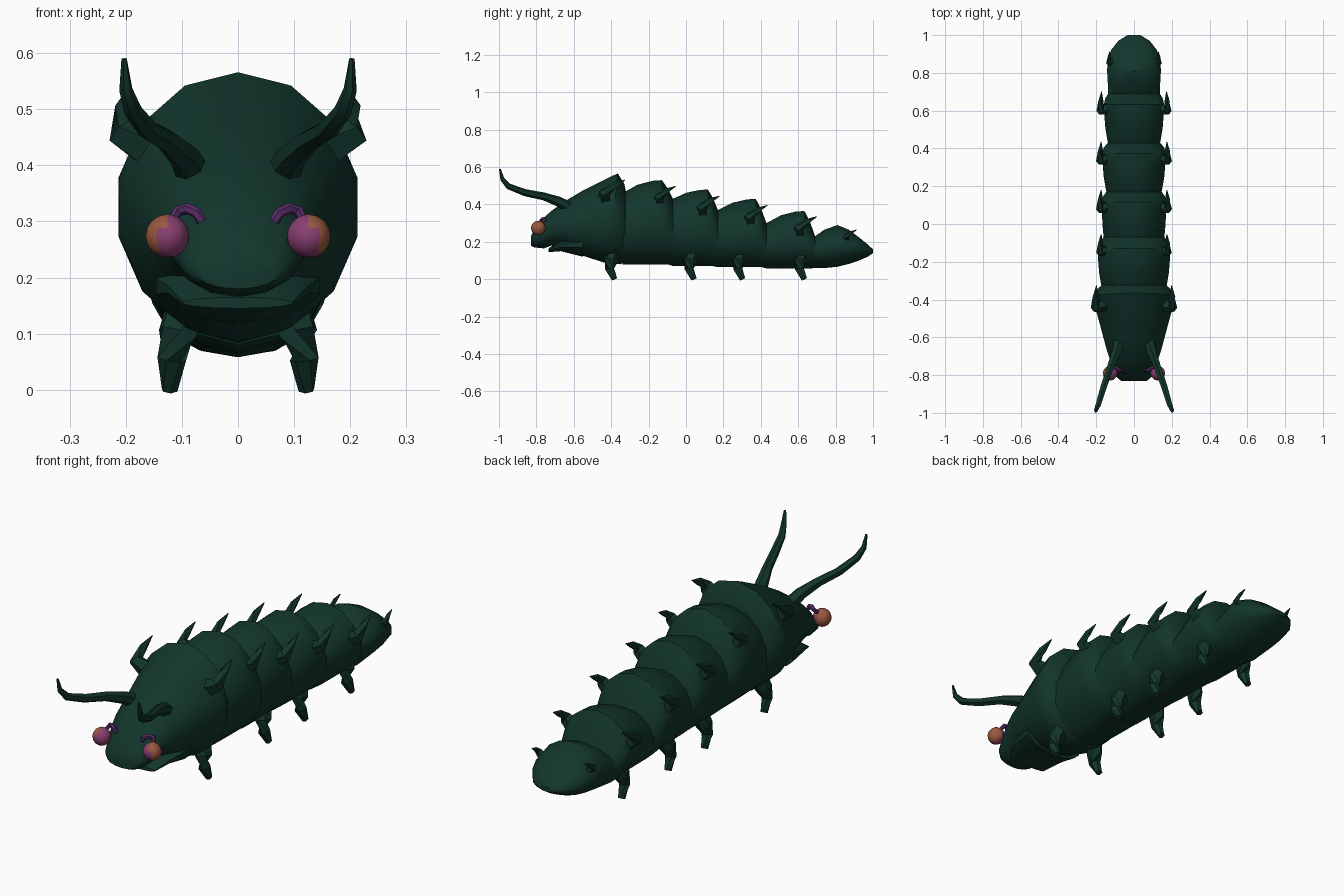
import bpy, bmesh, math
from mathutils import Vector

if "Cube" in bpy.data.objects:
    bpy.data.objects.remove(bpy.data.objects["Cube"], do_unlink=True)


def make_material(name, colour):
    mat = bpy.data.materials.new(name)
    mat.use_nodes = True
    mat.diffuse_color = (*colour, 1)
    bsdf = next(n for n in mat.node_tree.nodes if n.type == 'BSDF_PRINCIPLED')
    bsdf.inputs["Base Color"].default_value = (*colour, 1)
    return mat


GREEN = make_material("dark green", (0.006, 0.036, 0.025))
PINK = make_material("dusky pink", (0.25, 0.05, 0.16))
ORANGE = make_material("burnt orange", (0.32, 0.1, 0.05))
PURPLE = make_material("purple", (0.1, 0.025, 0.14))


def finish(bm, name, *mats, angle=40):
    bmesh.ops.recalc_face_normals(bm, faces=bm.faces)
    mesh = bpy.data.meshes.new(name)
    bm.to_mesh(mesh)
    bm.free()
    for mat in mats:
        mesh.materials.append(mat)
    obj = bpy.data.objects.new(name, mesh)
    bpy.context.collection.objects.link(obj)
    bpy.ops.object.select_all(action='DESELECT')
    obj.select_set(True)
    bpy.context.view_layer.objects.active = obj
    bpy.ops.object.shade_smooth_by_angle(angle=math.radians(angle))
    return obj


def skin(name, loops, mat, angle=40):
    """Bridge a row of equal-sided loops and cap both ends."""
    bm = bmesh.new()
    rows = [[bm.verts.new(p) for p in loop] for loop in loops]
    n = len(rows[0])
    for a, b in zip(rows, rows[1:]):
        for i in range(n):
            j = (i + 1) % n
            bm.faces.new((a[i], a[j], b[j], b[i]))
    bm.faces.new(rows[0])
    bm.faces.new(rows[-1])
    return finish(bm, name, mat, angle=angle)


def body_ring(y, half, bottom, top, lean=0, sides=14):
    mid, rad = (top + bottom) / 2, (top - bottom) / 2
    steps = [math.tau * i / sides for i in range(sides)]
    return [(half * math.sin(a), y + lean * math.cos(a), mid + rad * math.cos(a))
            for a in steps]


def limb(name, points, radii, mat=GREEN, sides=6):
    """Tapering tube along a path, made for both sides."""
    for label, s in (("left", 1), ("right", -1)):
        path = [Vector((s * x, y, z)) for x, y, z in points]
        loops = []
        for i, p in enumerate(path):
            axis = path[min(i + 1, len(path) - 1)] - path[max(i - 1, 0)]
            turn = axis.to_track_quat('Z', 'X')
            ring = [math.tau * k / sides for k in range(sides)]
            loops.append([p + turn @ Vector((math.cos(a), math.sin(a), 0)) * radii[i]
                          for a in ring])
        skin(f"{label}_{name}", loops, mat)


# Head: snout, brow, crown and collar
head = [
    (-0.83, 0.07, 0.18, 0.23, 0), (-0.81, 0.095, 0.17, 0.27, 0),
    (-0.76, 0.115, 0.165, 0.33, 0), (-0.72, 0.13, 0.18, 0.365, 0),
    (-0.66, 0.15, 0.17, 0.41, 0), (-0.55, 0.18, 0.125, 0.475, 0),
    (-0.42, 0.215, 0.09, 0.55, 0.02), (-0.39, 0.218, 0.085, 0.566, 0.025),
    (-0.34, 0.192, 0.08, 0.51, 0.01), (-0.32, 0.17, 0.1, 0.46, 0)]
skin("head", [body_ring(*r) for r in head], GREEN)

# Lower jaw
jaw = [(-0.735, 0.1, 0.145, 0.165), (-0.67, 0.13, 0.15, 0.21), (-0.55, 0.15, 0.12, 0.25)]
skin("lower_jaw", [body_ring(*r) for r in jaw], GREEN)

# Body segments: start, end, start top, peak top, end top, start and peak half width, bottom
segments = [
    (-0.34, -0.07, 0.46, 0.53, 0.43, 0.175, 0.197, 0.08),
    (-0.07, 0.17, 0.43, 0.48, 0.37, 0.165, 0.175, 0.07),
    (0.17, 0.43, 0.37, 0.43, 0.30, 0.15, 0.172, 0.065),
    (0.43, 0.69, 0.30, 0.365, 0.23, 0.142, 0.163, 0.058)]
rings = []
for y0, y1, t0, peak, t1, w0, w, low in segments:
    span = y1 - y0
    rings += [body_ring(y0 + span * f, w0 + (w - w0) * k, low, t0 + (peak - t0) * k)
              for f, k in ((0, 0), (0.3, 0.65), (0.6, 0.95), (0.78, 1))]
    rings.append(body_ring(y0 + span * 0.9, w * 0.96, low, peak * 0.55 + t1 * 0.45))
# Tail
tail = [(0.69, 0.14, 0.06, 0.23), (0.74, 0.142, 0.06, 0.265), (0.81, 0.146, 0.067, 0.29),
        (0.87, 0.143, 0.082, 0.265), (0.92, 0.125, 0.098, 0.228),
        (0.97, 0.085, 0.12, 0.187), (1.0, 0.035, 0.14, 0.16)]
skin("segmented_body", rings + [body_ring(*r) for r in tail], GREEN)

# Back spikes: elbow position and size, each bending rearwards
for i, (x, y, z, size) in enumerate([
        (0.205, -0.435, 0.462, 1.15), (0.18, -0.145, 0.44, 0.95), (0.18, 0.085, 0.385, 1),
        (0.18, 0.34, 0.335, 1), (0.178, 0.605, 0.275, 1), (0.135, 0.855, 0.228, 0.6)]):
    limb(f"spike_{i + 1}",
         [(x - 0.075 * size, y + 0.01, z - 0.045 * size), (x, y, z),
          (x - 0.003, y + 0.045 * size, z + 0.035 * size),
          (x - 0.006, y + 0.095 * size, z + 0.06 * size)],
         [0.042 * size, 0.027 * size, 0.015 * size, 0.002], sides=5)

# Antennae
limb("antenna",
     [(0.075, -0.61, 0.375), (0.095, -0.68, 0.415), (0.125, -0.76, 0.443), (0.16, -0.86, 0.463),
      (0.187, -0.95, 0.497), (0.2, -0.982, 0.535), (0.203, -0.995, 0.59)],
     [0.032, 0.027, 0.021, 0.019, 0.016, 0.012, 0.005])

# Legs
for i, y in enumerate((-0.39, 0.035, 0.295, 0.625)):
    limb(f"leg_{i + 1}",
         [(0.09, y + 0.005, 0.15), (0.108, y - 0.01, 0.1), (0.118, y - 0.018, 0.055),
          (0.122, y + 0.008, 0.0)],
         [0.04, 0.036, 0.026, 0.015])

# Eye stalks
limb("eye_stalk",
     [(0.065, -0.775, 0.3), (0.073, -0.775, 0.315), (0.09, -0.765, 0.323),
      (0.107, -0.755, 0.318), (0.12, -0.77, 0.3)],
     [0.009, 0.01, 0.01, 0.01, 0.008], PURPLE)

# Eyes, with the outer half in a second colour
for label, s in (("left", 1), ("right", -1)):
    bm = bmesh.new()
    bmesh.ops.create_uvsphere(bm, u_segments=12, v_segments=8, radius=0.039)
    for f in bm.faces:
        n = f.calc_center_median().normalized()
        f.material_index = int(s * n.x + 0.3 * n.z + 0.25 * n.y > 0.1)
    bmesh.ops.translate(bm, verts=bm.verts, vec=(s * 0.126, -0.79, 0.274))
    finish(bm, f"{label}_eye", PINK, ORANGE)
